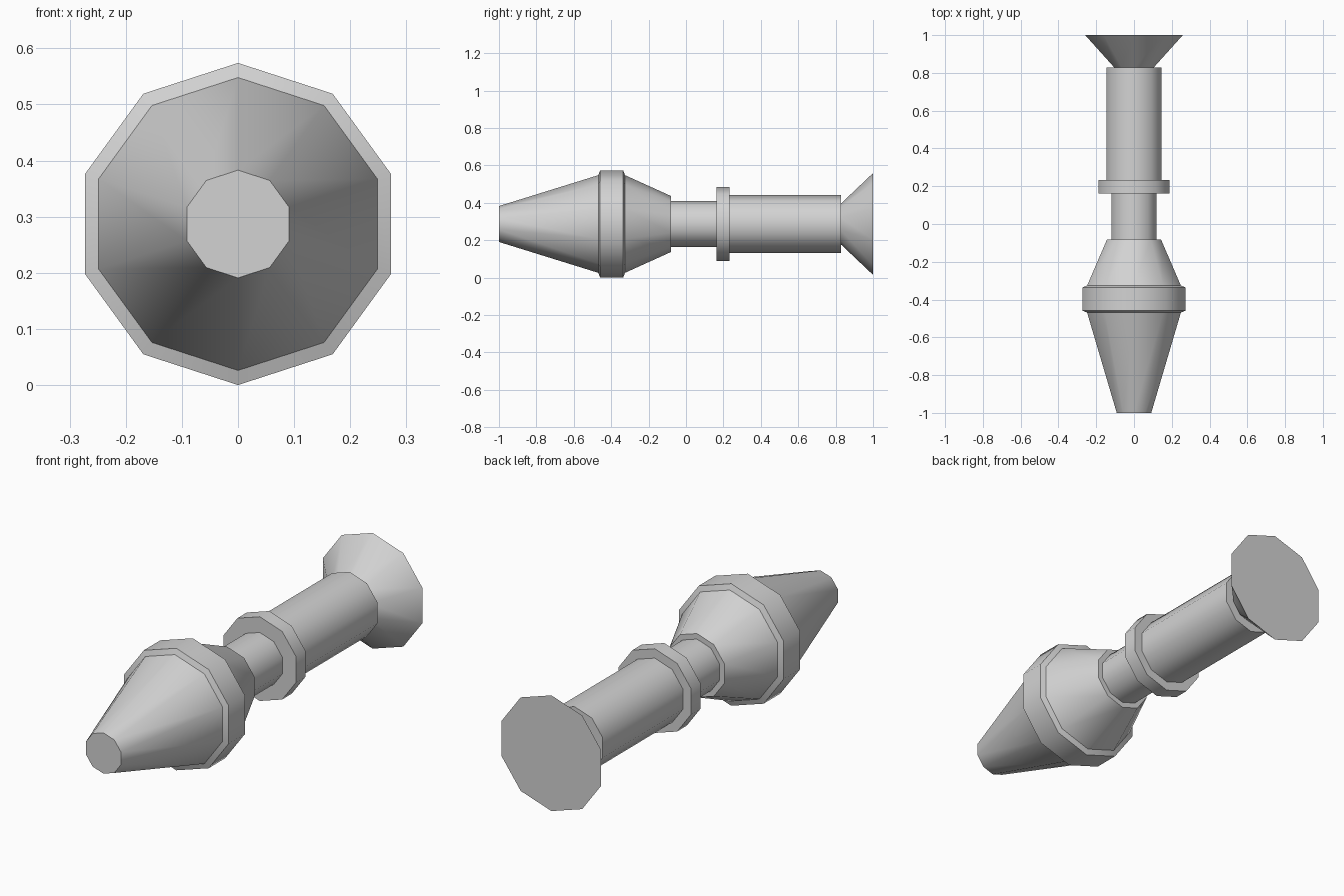
import bpy, bmesh, math

if "Cube" in bpy.data.objects:
    bpy.data.objects.remove(bpy.data.objects["Cube"])

SIDES = 10
AXIS_Z = 0.287

grey = bpy.data.materials.new("light_grey")
grey.diffuse_color = (0.65, 0.65, 0.65, 1)
grey.use_nodes = True
grey.node_tree.nodes["Principled BSDF"].inputs["Base Color"].default_value = grey.diffuse_color


def turned_part(name, profile):
    """Ten-sided solid turned about the y axis from (y, radius) points."""
    bm = bmesh.new()
    rings = []
    for y, r in profile:
        ring = []
        for i in range(SIDES):
            a = 2 * math.pi * i / SIDES
            ring.append(bm.verts.new((r * math.sin(a), y, AXIS_Z + r * math.cos(a))))
        rings.append(ring)
    for a, b in zip(rings, rings[1:]):
        for i in range(SIDES):
            j = (i + 1) % SIDES
            bm.faces.new((a[i], a[j], b[j], b[i]))
    bm.faces.new(rings[0])
    bm.faces.new(rings[-1])
    bmesh.ops.recalc_face_normals(bm, faces=bm.faces)
    mesh = bpy.data.meshes.new(name)
    bm.to_mesh(mesh)
    bm.free()
    mesh.materials.append(grey)
    obj = bpy.data.objects.new(name, mesh)
    bpy.context.collection.objects.link(obj)
    # Smooth around the axis, sharp at the rims
    bpy.ops.object.select_all(action='DESELECT')
    obj.select_set(True)
    bpy.context.view_layer.objects.active = obj
    bpy.ops.object.shade_smooth_by_angle(angle=math.radians(39))
    return obj


# Warhead: long nose cone, bevelled band and short rear cone
turned_part("warhead", [
    (-1.0, 0.096), (-0.469, 0.261),
    (-0.459, 0.287), (-0.336, 0.287),
    (-0.326, 0.261), (-0.081, 0.15),
])

# Narrow neck behind the warhead
turned_part("neck", [(-0.081, 0.124), (0.162, 0.124)])

# Raised collar
turned_part("collar", [(0.162, 0.198), (0.232, 0.198)])

# Main tube
turned_part("tube", [(0.232, 0.154), (0.829, 0.154)])

# Flared tail
turned_part("tail_flare", [(0.829, 0.11), (1.0, 0.272)])
